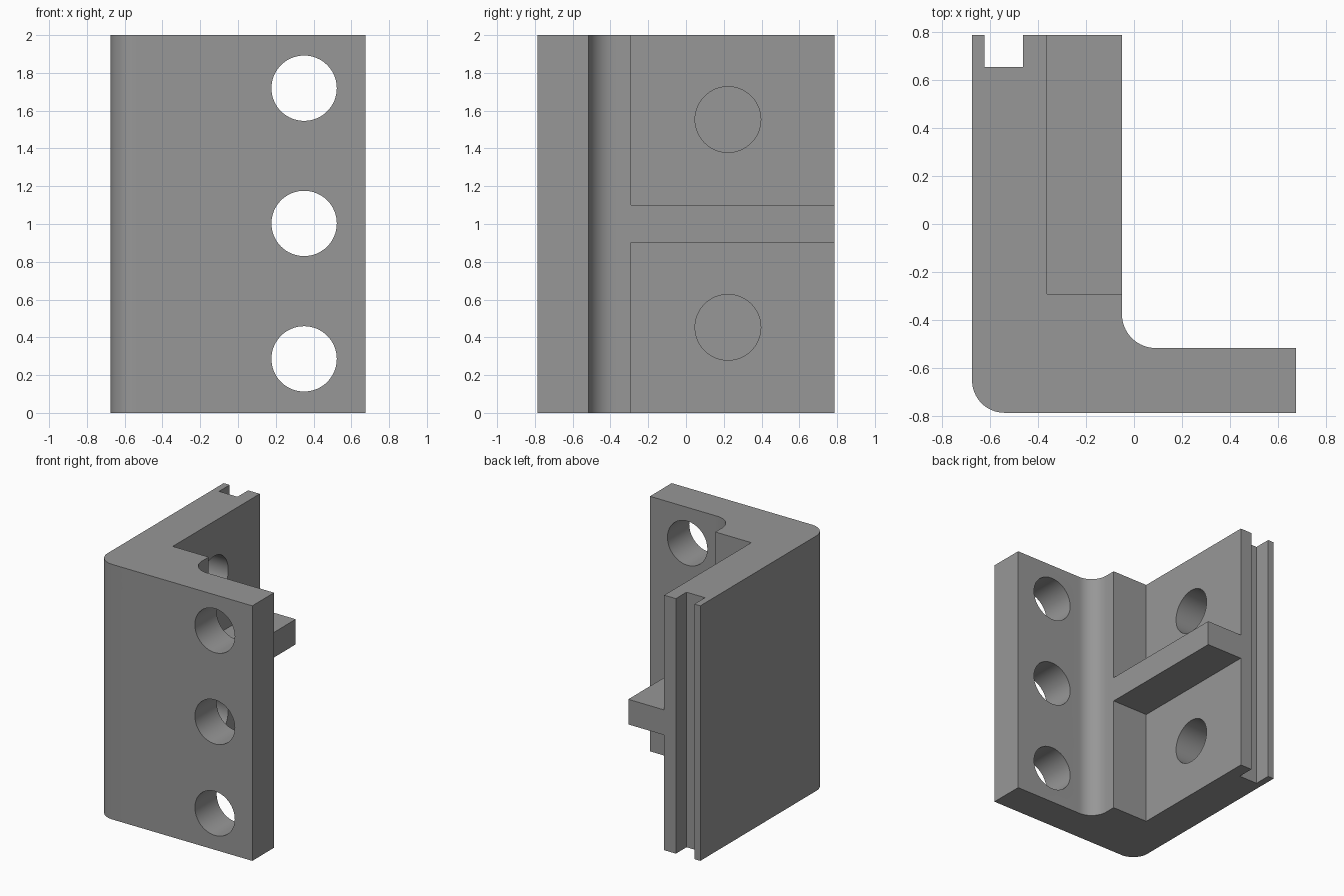
import bpy, bmesh, math
from mathutils import Matrix

if "Cube" in bpy.data.objects:
    bpy.data.objects.remove(bpy.data.objects["Cube"])

grey = bpy.data.materials.new("mid grey")
grey.diffuse_color = (0.31, 0.31, 0.31, 1)
grey.use_nodes = True
grey.node_tree.nodes["Principled BSDF"].inputs["Base Color"].default_value = grey.diffuse_color


def make_object(name, bm):
    bmesh.ops.recalc_face_normals(bm, faces=bm.faces)
    mesh = bpy.data.meshes.new(name)
    bm.to_mesh(mesh)
    bm.free()
    mesh.materials.append(grey)
    obj = bpy.data.objects.new(name, mesh)
    bpy.context.collection.objects.link(obj)
    return obj


def arc(cx, cy, r, start, end, n=16):
    return [(cx + r * math.cos(math.radians(start + (end - start) * i / n)),
             cy + r * math.sin(math.radians(start + (end - start) * i / n)))
            for i in range(n + 1)]


def box(name, lo, hi):
    bm = bmesh.new()
    bmesh.ops.create_cube(bm, size=1)
    for v in bm.verts:
        v.co = [(lo[i] + hi[i]) / 2 + v.co[i] * (hi[i] - lo[i]) for i in range(3)]
    return make_object(name, bm)


def cylinder(name, center, radius, depth, axis):
    bm = bmesh.new()
    turn = Matrix.Rotation(math.pi / 2, 4, 'Y' if axis == 'X' else 'X')
    bmesh.ops.create_cone(bm, cap_ends=True, segments=64, radius1=radius,
                          radius2=radius, depth=depth,
                          matrix=Matrix.Translation(center) @ turn)
    return make_object(name, bm)


# L-shaped bracket with rounded corners and a slot in the end of the long arm
profile = (arc(-0.54, -0.652, 0.135, 180, 270)
           + [(0.675, -0.787), (0.675, -0.517)]
           + arc(0.09, -0.377, 0.14, 270, 180)
           + [(-0.05, 0.787), (-0.463, 0.787), (-0.463, 0.655),
              (-0.623, 0.655), (-0.623, 0.787), (-0.675, 0.787)])
bm = bmesh.new()
base = bm.faces.new([bm.verts.new((x, y, 0)) for x, y in profile])
top = bmesh.ops.extrude_face_region(bm, geom=[base])
bmesh.ops.translate(bm, vec=(0, 0, 2),
                    verts=[v for v in top["geom"] if isinstance(v, bmesh.types.BMVert)])
bracket = make_object("bracket", bm)

# Pockets above and below the middle rib, each with a blind hole in its floor
cutters = []
for side, z0, z1, hole_z in (("lower", -0.3, 0.903, 0.453), ("upper", 1.1, 2.3, 1.553)):
    cutters.append(box(side + "_pocket_cutter", (-0.362, -0.292, z0), (0.3, 1.0, z1)))
    cutters.append(cylinder(side + "_blind_hole_cutter", (-0.41, 0.222, hole_z),
                            0.174, 0.42, 'X'))

# Three holes through the short arm
for z in (0.286, 1.003, 1.719):
    cutters.append(cylinder("flange_hole_cutter", (0.35, -0.65, z), 0.173, 0.6, 'Y'))

bpy.context.view_layer.objects.active = bracket
bracket.select_set(True)
for cutter in cutters:
    mod = bracket.modifiers.new(cutter.name, 'BOOLEAN')
    mod.operation = 'DIFFERENCE'
    mod.solver = 'EXACT'
    mod.object = cutter
    bpy.ops.object.modifier_apply(modifier=mod.name)
    bpy.data.objects.remove(cutter)

bpy.ops.object.shade_smooth_by_angle(angle=math.radians(30))
